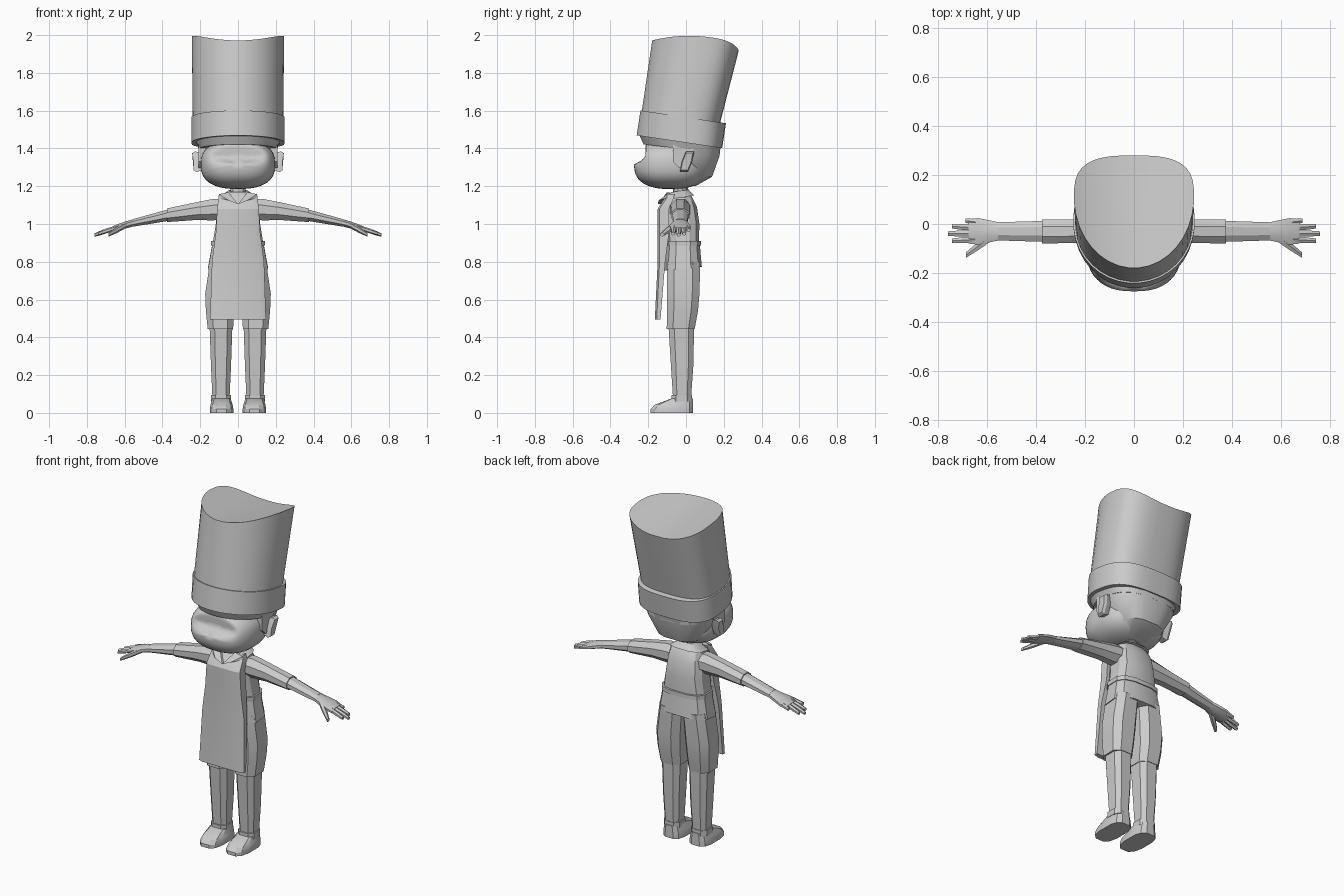
import bpy, bmesh, math
from mathutils import Vector

old = bpy.data.objects.get("Cube")
if old:
    bpy.data.objects.remove(old, do_unlink=True)

grey = bpy.data.materials.new("plain grey")
grey.use_nodes = True
grey.diffuse_color = (.6, .6, .6, 1)
grey.node_tree.nodes["Principled BSDF"].inputs["Base Color"].default_value = grey.diffuse_color


def finish(name, bm, mirror=False, angle=30):
    """Turn a bmesh into a named, shaded object."""
    bmesh.ops.recalc_face_normals(bm, faces=bm.faces)
    mesh = bpy.data.meshes.new(name)
    bm.to_mesh(mesh)
    bm.free()
    mesh.materials.append(grey)
    part = bpy.data.objects.new(name, mesh)
    bpy.context.collection.objects.link(part)
    bpy.ops.object.select_all(action="DESELECT")
    part.select_set(True)
    bpy.context.view_layer.objects.active = part
    bpy.ops.object.shade_smooth_by_angle(angle=math.radians(angle))
    if mirror:
        part.modifiers.new("Mirror", "MIRROR")


def loft(name, rings, mirror=False):
    """Skin a list of equal point rings and cap both ends with strips."""
    bm = bmesh.new()
    loops = [[bm.verts.new(point) for point in ring] for ring in rings]
    count = len(loops[0])
    for lower, upper in zip(loops, loops[1:]):
        for i in range(count):
            j = (i + 1) % count
            bm.faces.new((lower[i], lower[j], upper[j], upper[i]))
    for loop in (loops[0], loops[-1]):
        for i in range((count - 1) // 2):
            strip = (loop[i], loop[i + 1], loop[-2 - i], loop[-1 - i])
            bm.faces.new(list(dict.fromkeys(strip)))
    finish(name, bm, mirror)


def section(z, width, front, back, sides=12, centre=0, middle=None,
            square_front=3, square_back=3, tilt=0):
    """Rounded ring of a given half width; tilt raises it towards the back."""
    if middle is None:
        middle = (front + back) / 2
    points = []
    for i in range(sides):
        turn = math.tau * (i + .5) / sides
        c, s = math.cos(turn), math.sin(turn)
        square, depth = (square_back, back - middle) if s > 0 else (square_front, middle - front)
        x = centre + math.copysign(width * abs(c) ** (2 / square), c)
        y = middle + math.copysign(depth * abs(s) ** (2 / square), s)
        points.append(Vector((x, y, z + tilt * y)))
    return points


def arm_height(x):
    return 1.08 - .24 * x * x


def limb(name, stations, sides=8, start=-.03, spread=0, drop=0):
    """Sideways tube along the drooping arm; stations are (x, half depth, half height)."""
    rings = []
    first = stations[0][0]
    swell = 1 / math.cos(math.pi / sides)
    for x, depth, height in stations:
        y = start + spread * (x - first)
        z = arm_height(x) - drop * (x - first)
        turns = [math.tau * (i + .5) / sides for i in range(sides)]
        rings.append([(x, y + depth * swell * math.cos(t), z + height * swell * math.sin(t))
                      for t in turns])
    loft(name, rings, mirror=True)


# Tall leaning hat with a saddle-shaped top
hat_shape = dict(sides=36, square_front=2, square_back=3)
crown = section(z=2, width=.245, front=-.18, back=.28, middle=.11, **hat_shape)
for point in crown:
    point.z = 1.95 - .12 * point.y + .9 * point.x ** 2
brim = section(z=1.56, width=.24, front=-.235, back=.18, middle=0, tilt=-.16, **hat_shape)
loft("hat_body", [brim, crown])


def band_ring(z, grow, shift):
    return section(z=z, width=.235 + grow, front=shift - .25 - grow, back=shift + .18 + grow,
                   middle=0, tilt=-.15, **hat_shape)


loft("hat_band", [band_ring(1.43, 0, 0), band_ring(1.43, .012, 0),
                  band_ring(1.565, .012, .02), band_ring(1.565, 0, .02)])

# Face: a squared-off ball, pole forward, with the brow set back above full cheeks
bm = bmesh.new()
bmesh.ops.create_uvsphere(bm, u_segments=32, v_segments=24, radius=1)
for vert in bm.verts:
    side, up, ahead = (math.copysign(abs(value) ** .8, value) for value in vert.co)
    y = -.08 - .195 * ahead
    if up > 0:
        y = max(y, -.215 - .06 * max(0, 1 - 4 * up))
    vert.co = (.198 * side, y, 1.315 + .13 * up)
finish("face", bm, angle=60)

# Hair: faceted back of the head, fringe and sideburns
hair = dict(sides=16, front=-.06, middle=-.02, square_front=2)
loft("hair_back", [
    section(z=1.2, width=.07, back=.05, **hair),
    section(z=1.25, width=.14, back=.14, **hair),
    section(z=1.36, width=.2, back=.18, **hair),
    section(z=1.45, width=.22, back=.19, **hair)])
fringe = dict(sides=32, back=.18, middle=-.02, square_front=2, tilt=-.12)
loft("hair_fringe", [section(z=1.395, width=.207, front=-.226, **fringe),
                     section(z=1.44, width=.225, front=-.247, **fringe)])
loft("sideburns", [[(x, -.07, 1.42), (x, -.07, 1.33), (x, -.04, 1.3), (x, 0, 1.29), (x, .05, 1.42)]
                   for x in (.17, .208)], mirror=True)

# Ears: slanted plates that stand out further at the top
ear_outline = ((-.03, -.05), (.01, -.05), (.03, 0), (.04, .05), (0, .05), (-.02, 0))
loft("ears", [[(x + .15 * max(up, 0), scale * y, 1.33 + scale * up) for y, up in ear_outline]
              for x, scale in ((.19, .9), (.22, 1.1), (.235, .9))], mirror=True)

# Neck, shirt and collar
loft("neck", [section(z=z, width=.043, front=-.07, back=.01, sides=10, square_front=2, square_back=2)
              for z in (1.13, 1.23)])
loft("shirt", [
    section(z=.88, width=.14, front=-.1, back=.07),
    section(z=1, width=.12, front=-.11, back=.073),
    section(z=1.09, width=.112, front=-.12, back=.06),
    section(z=1.14, width=.1, front=-.1, back=.035),
    section(z=1.17, width=.055, front=-.08, back=.015)])
loft("collar", [
    section(z=1.145, width=.105, front=-.12, back=.045, tilt=.15),
    section(z=1.18, width=.05, front=-.08, back=.015, tilt=.15)])
loft("collar_flaps", [[(0, y - .05, 1.105), (.05, y - .045, 1.125), (.105, y, 1.14),
                       (.1, y, 1.158), (.05, y, 1.168)]
                      for y in (-.1, -.085)], mirror=True)


# Apron: the bib wraps the chest, the skirt hangs as a thin panel
def apron_ring(z, width, front, thickness):
    half = [(width, front + thickness), (width, front + .01), (.8 * width, front)]
    middle = [(0, front), (0, front + thickness)]
    outline = half + middle[:1] + [(-x, y) for x, y in reversed(half)] + middle[1:]
    return [(x, y, z) for x, y in outline]


loft("apron", [
    apron_ring(z=.495, width=.148, front=-.165, thickness=.03),
    apron_ring(z=.8, width=.138, front=-.15, thickness=.04),
    apron_ring(z=.95, width=.118, front=-.15, thickness=.06),
    apron_ring(z=1.08, width=.11, front=-.15, thickness=.06),
    apron_ring(z=1.13, width=.105, front=-.118, thickness=.05),
    apron_ring(z=1.16, width=.095, front=-.09, thickness=.03)])

# Belt and flared shirt hem
loft("belt", [section(z=z, width=.145, front=-.11, back=.082) for z in (.885, .91)])
loft("shirt_hem", [section(z=.765, width=.163, front=-.117, back=.086, tilt=.1),
                   section(z=.9, width=.138, front=-.105, back=.074, tilt=.1)])


# Trouser legs end at the knee and bulge at the thigh
def trouser_ring(z, inner, outer, back):
    return section(z=z, width=(outer - inner) / 2, centre=(outer + inner) / 2,
                   front=-.106, back=back, sides=8)


loft("trousers", [
    trouser_ring(z=.445, inner=.022, outer=.164, back=.05),
    trouser_ring(z=.54, inner=.018, outer=.174, back=.068),
    trouser_ring(z=.63, inner=.012, outer=.178, back=.076),
    trouser_ring(z=.8, inner=0, outer=.152, back=.08)], mirror=True)

# Legs, ankle cuffs and shoes
lower_leg = dict(sides=8, centre=.09)
loft("legs", [section(z=.06, width=.047, front=-.07, back=.028, **lower_leg),
              section(z=.25, width=.056, front=-.083, back=.042, **lower_leg),
              section(z=.47, width=.064, front=-.097, back=.047, **lower_leg)], mirror=True)
loft("ankle_cuffs", [section(z=z, width=.055, front=-.08, back=.034, **lower_leg)
                     for z in (.06, .094)], mirror=True)
shoe = dict(centre=.087, middle=-.06, back=.038)
loft("shoes", [section(z=0, width=.064, front=-.19, **shoe),
               section(z=.02, width=.064, front=-.19, **shoe),
               section(z=.042, width=.06, front=-.17, **shoe),
               section(z=.075, width=.05, front=-.08, **shoe)], mirror=True)

# Sleeves, forearms and hands
limb("sleeves", [(.07, .055, .05), (.13, .053, .057), (.22, .048, .047), (.375, .049, .036),
                 (.375, .036, .028)])
limb("forearms", [(.36, .043, .031), (.555, .037, .02)])
limb("palms", [(.545, .035, .019), (.59, .045, .019), (.635, .054, .016), (.675, .05, .012)])
for i, finger in enumerate(("index", "middle", "ring", "little")):
    tip = .76 - .018 * (i - 1) ** 2
    limb(finger + "_fingers", [(.65, .012, .011), (tip - .04, .012, .011), (tip, .009, .008)],
         sides=6, start=-.063 + .024 * i, spread=.06 * (i - 1))
limb("thumbs", [(.59, .02, .014), (.64, .017, .014), (.685, .011, .009)],
     sides=6, start=-.055, spread=-.75, drop=.25)
